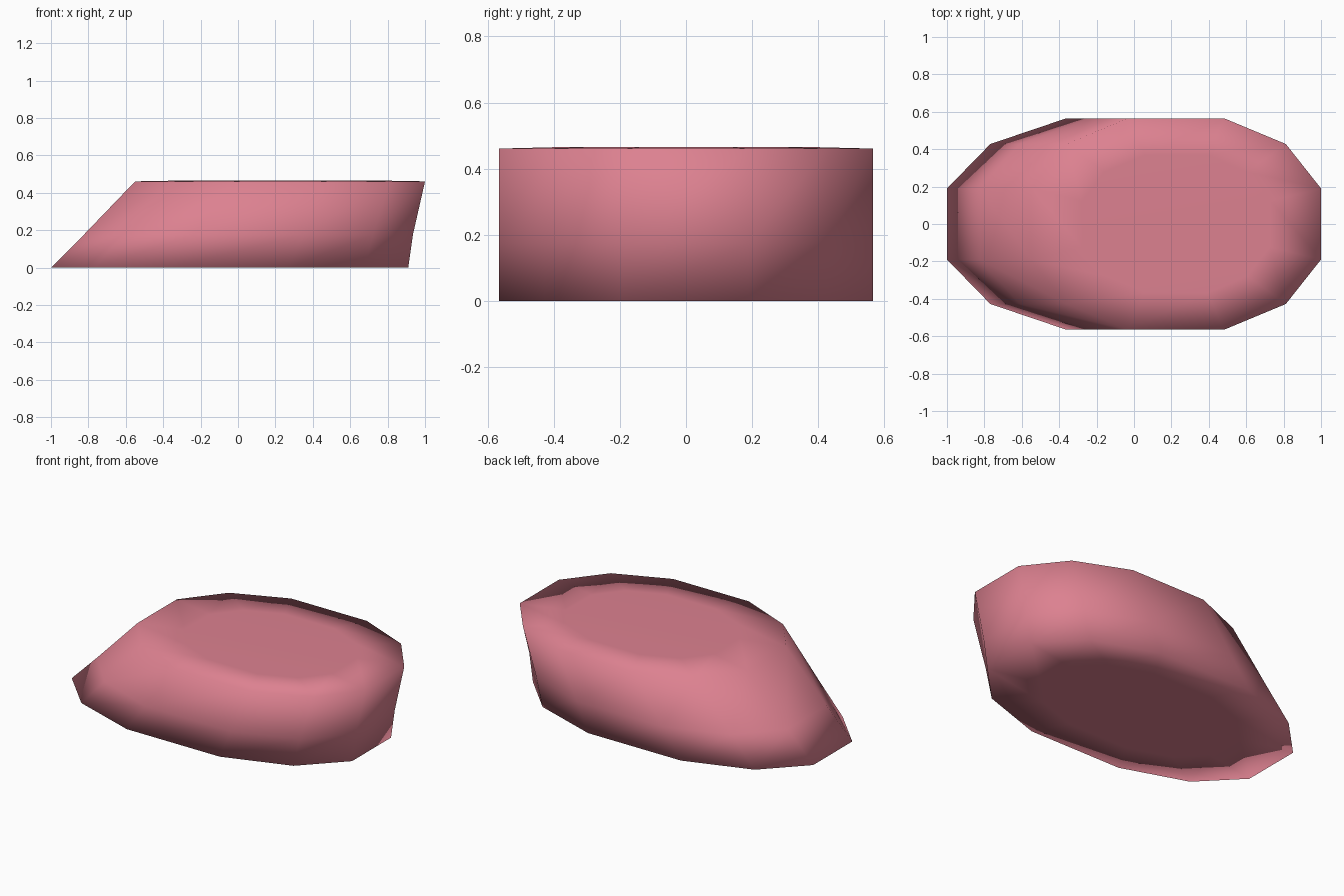
import bpy, bmesh

cube = bpy.data.objects.get("Cube")
if cube:
    bpy.data.objects.remove(cube, do_unlink=True)

# Single rosy pink material
pink = bpy.data.materials.new("rosy_pink")
pink.use_nodes = True
color = (0.72, 0.22, 0.28, 1.0)
pink.diffuse_color = color
bsdf = next(n for n in pink.node_tree.nodes if n.type == 'BSDF_PRINCIPLED')
bsdf.inputs["Base Color"].default_value = color
bsdf.inputs["Roughness"].default_value = 0.8

# Twelve-sided rounded outline, from one quarter mirrored around
quarter = [(1.0, 0.336), (0.757, 0.757), (0.332, 1.0)]
outline = (quarter
           + [(-x, y) for x, y in reversed(quarter)]
           + [(-x, -y) for x, y in quarter]
           + [(x, -y) for x, y in reversed(quarter)])

# Levels from the underside to the top: centre x, half length, half width, height
HALF_WIDTH = 0.565
INSET = 0.65
levels = [
    (-0.045, 0.955 * INSET, HALF_WIDTH * INSET, 0.0),
    (-0.045, 0.955, HALF_WIDTH, 0.0),
    (0.055, 0.88, HALF_WIDTH, 0.175),
    (0.225, 0.775, HALF_WIDTH, 0.461),
    (0.225, 0.775 * INSET, HALF_WIDTH * INSET, 0.466),
]

# Loft the slanted pebble through the levels and cap both ends
bm = bmesh.new()
rings = [[bm.verts.new((cx + x * rx, y * ry, z)) for x, y in outline]
         for cx, rx, ry, z in levels]
count = len(outline)
for lower, upper in zip(rings, rings[1:]):
    for i in range(count):
        j = (i + 1) % count
        bm.faces.new((lower[i], lower[j], upper[j], upper[i]))
bm.faces.new(list(reversed(rings[0])))
bm.faces.new(rings[-1])
bmesh.ops.recalc_face_normals(bm, faces=bm.faces[:])
for face in bm.faces:
    face.smooth = True

mesh = bpy.data.meshes.new("slanted_pebble")
bm.to_mesh(mesh)
bm.free()
mesh.materials.append(pink)
pebble = bpy.data.objects.new("slanted_pebble", mesh)
bpy.context.collection.objects.link(pebble)
